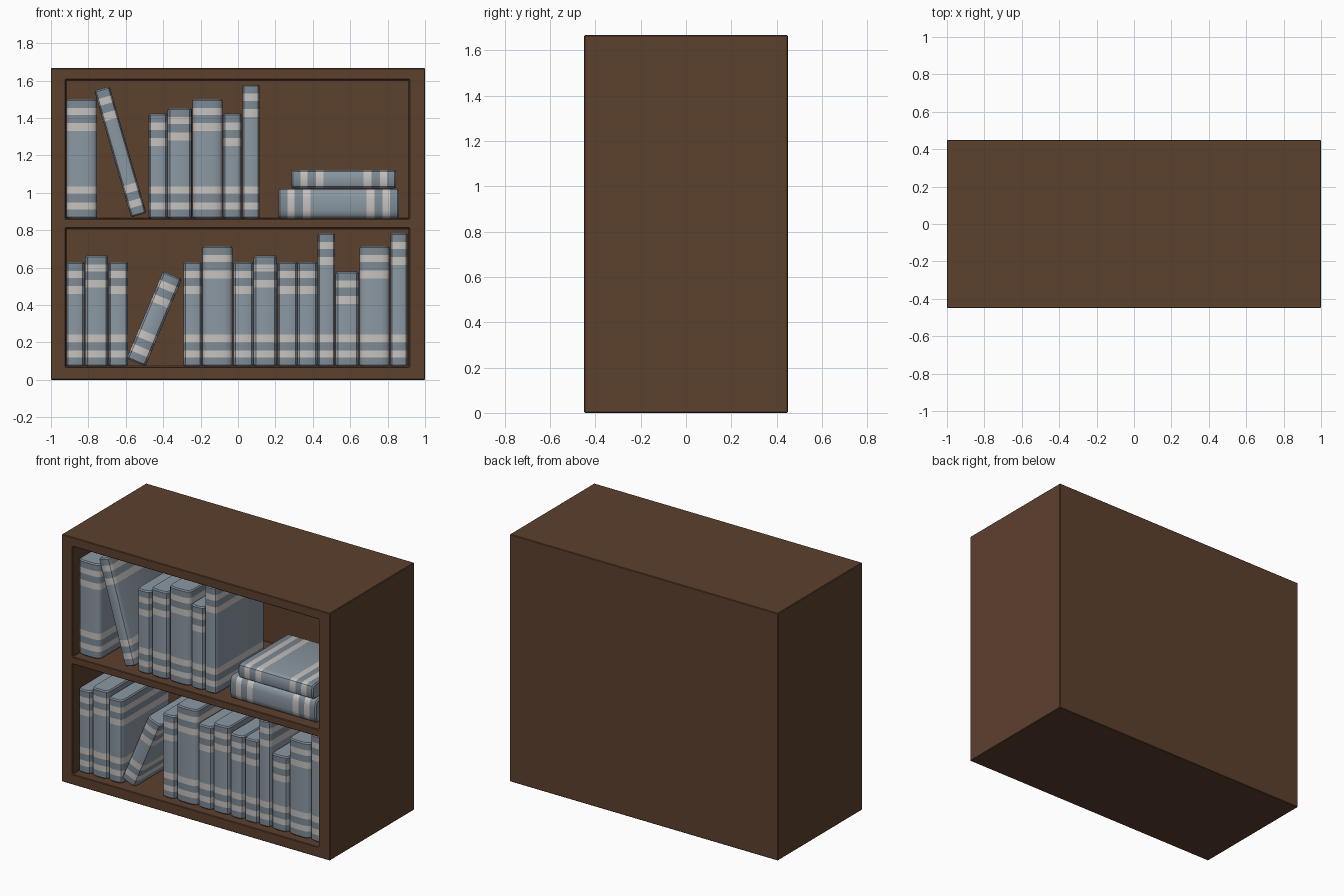
import bpy, bmesh, math

if "Cube" in bpy.data.objects:
    bpy.data.objects.remove(bpy.data.objects["Cube"])


def material(name, rgb):
    m = bpy.data.materials.new(name)
    m.diffuse_color = (*rgb, 1)
    m.use_nodes = True
    m.node_tree.nodes["Principled BSDF"].inputs["Base Color"].default_value = m.diffuse_color
    return m


WOOD = material("brown wood", (0.108, 0.052, 0.027))
COVER = material("blue grey cover", (0.26, 0.315, 0.365))
BAND = material("pale band", (0.56, 0.54, 0.52))
DARK = material("darker cover end", (0.205, 0.255, 0.30))


def finish(bm, name, mats):
    bmesh.ops.recalc_face_normals(bm, faces=bm.faces)
    me = bpy.data.meshes.new(name)
    bm.to_mesh(me)
    bm.free()
    for m in mats:
        me.materials.append(m)
    ob = bpy.data.objects.new(name, me)
    bpy.context.collection.objects.link(ob)
    return ob


# Bookcase: a front grid, pulled back to a box, with two openings sunk in
def bookcase():
    xs = [-1, -0.92, 0.916, 1]
    zs = [0, 0.07, 0.812, 0.862, 1.605, 1.667]
    bm = bmesh.new()
    grid = [[bm.verts.new((x, -0.45, z)) for x in xs] for z in zs]
    openings = []
    for j in range(5):
        for i in range(3):
            f = bm.faces.new((grid[j][i], grid[j][i + 1],
                              grid[j + 1][i + 1], grid[j + 1][i]))
            if i == 1 and j in (1, 3):
                openings.append(f)
    rim = [e for e in bm.edges if len(e.link_faces) == 1]
    new = bmesh.ops.extrude_edge_only(bm, edges=rim)["geom"]
    for v in new:
        if isinstance(v, bmesh.types.BMVert):
            v.co.y = 0.45
    bmesh.ops.holes_fill(bm, edges=[e for e in bm.edges if len(e.link_faces) == 1], sides=0)
    for f in bmesh.ops.extrude_discrete_faces(bm, faces=openings)["faces"]:
        for v in f.verts:
            v.co.y = 0.41
    ob = finish(bm, "bookcase", [WOOD])
    bev = ob.modifiers.new("soft edges", "BEVEL")
    bev.width = 0.004
    bev.segments = 1
    bev.limit_method = "ANGLE"


# Book: rounded-spine outline lofted up through the painted band heights
def book(name, w, h, cx, cz, tilt=0.0, front=-0.4, depth=0.51):
    half = [(-0.5, 0.035), (-0.47, 0.018), (-0.40, 0.007), (-0.22, 0.001)]
    plan = [(-0.47, depth), (-0.5, depth - 0.008)] + half
    plan += [(-x, y) for x, y in reversed(plan)]
    b = [0.048, 0.086, 0.130, 0.172]
    levels = [0, 0.008] + b + [h - t for t in reversed(b)] + [h - 0.008, h]
    mats = [2, 2, 1, 2, 1, 0, 1, 2, 1, 2, 2]
    bm = bmesh.new()
    rings = []
    for k, z in enumerate(levels):
        end = k in (0, len(levels) - 1)
        sx = 1 - 0.014 / w if end else 1
        sy = 1 - 0.014 / depth if end else 1
        rings.append([bm.verts.new((x * w * sx, (y - depth / 2) * sy, z - h / 2))
                      for x, y in plan])
    n = len(plan)
    for k in range(len(levels) - 1):
        for i in range(n):
            j = (i + 1) % n
            f = bm.faces.new((rings[k][i], rings[k][j], rings[k + 1][j], rings[k + 1][i]))
            f.material_index = mats[k]
    for r in (rings[0], rings[-1]):
        bm.faces.new(r).material_index = 0
    ob = finish(bm, name, [COVER, BAND, DARK])
    ob.location = (cx, front + depth / 2, cz)
    ob.rotation_euler = (0, math.radians(tilt), 0)
    bpy.ops.object.select_all(action="DESELECT")
    ob.select_set(True)
    bpy.context.view_layer.objects.active = ob
    bpy.ops.object.shade_smooth_by_angle(angle=math.radians(35))


bookcase()

# Upright books: (left edge, width, height)
lower = [(-0.918, 0.097, 0.56), (-0.817, 0.123, 0.594), (-0.692, 0.105, 0.56),
         (-0.292, 0.100, 0.56), (-0.19, 0.161, 0.644), (-0.025, 0.107, 0.56),
         (0.084, 0.124, 0.594), (0.212, 0.105, 0.56), (0.319, 0.105, 0.56),
         (0.426, 0.093, 0.715), (0.522, 0.124, 0.508), (0.65, 0.161, 0.644),
         (0.815, 0.092, 0.715)]
upper = [(-0.918, 0.165, 0.64), (-0.478, 0.100, 0.56), (-0.376, 0.13, 0.59),
         (-0.243, 0.161, 0.64), (-0.079, 0.099, 0.56), (0.023, 0.093, 0.715)]
for label, row, floor in (("lower", lower, 0.071), ("upper", upper, 0.863)):
    for i, (x, w, h) in enumerate(row):
        book(f"{label}_book_{i + 1}", w, h, x + w / 2, floor + h / 2)

# Leaning books
book("lower_leaning_book", 0.110, 0.505, -0.448, 0.327, 22.7)
book("upper_leaning_book", 0.085, 0.705, -0.629, 1.219, -16.2)

# Books lying flat in a stack
book("stack_bottom_book", 0.157, 0.643, 0.538, 0.942, 90)
book("stack_top_book", 0.100, 0.558, 0.565, 1.073, 90, front=-0.41, depth=0.53)
